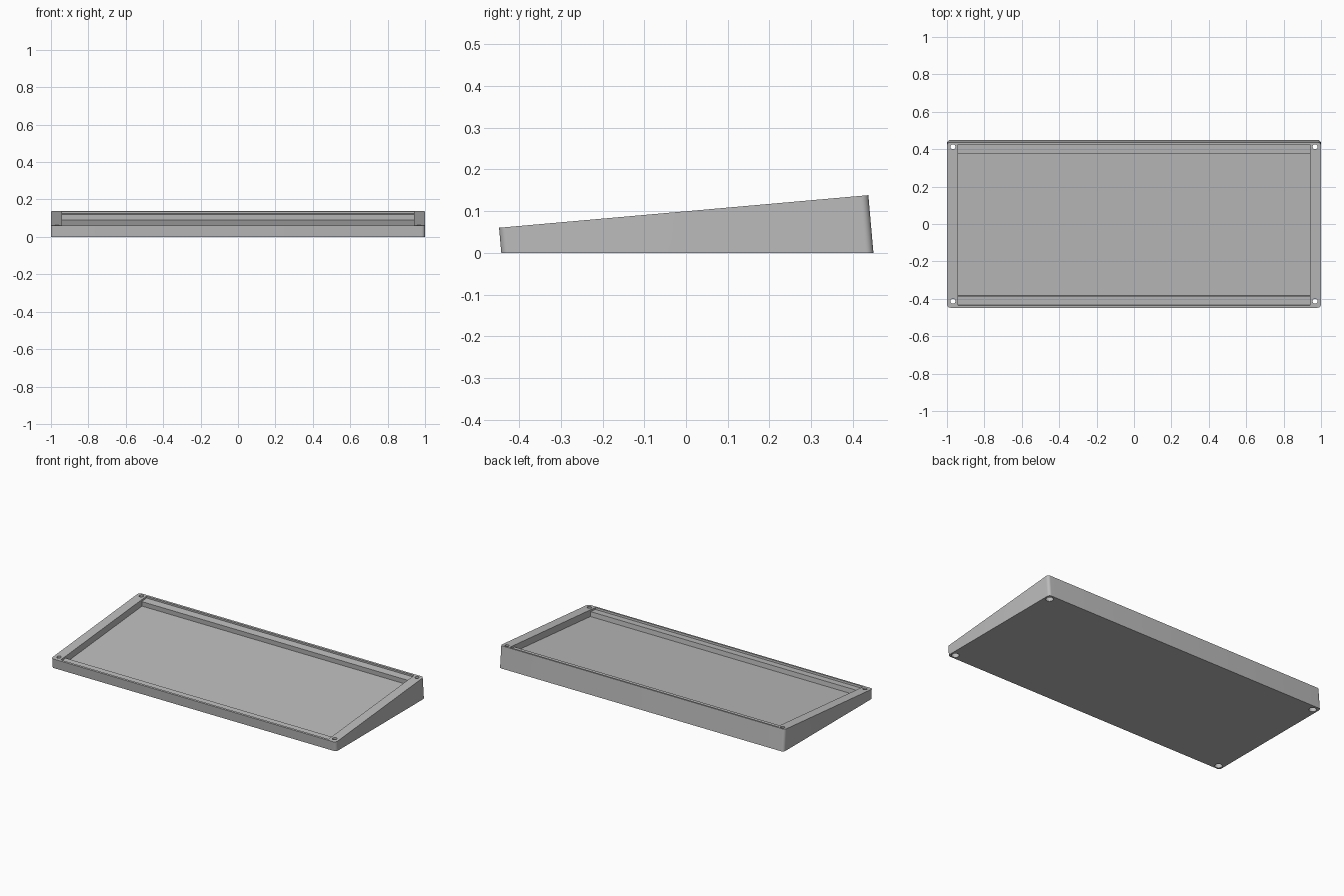
import bpy
import bmesh
import math
from mathutils import Matrix, Vector

default = bpy.data.objects.get("Cube")
if default:
    bpy.data.objects.remove(default, do_unlink=True)

# Single matte grey
grey = bpy.data.materials.new("plain_grey")
grey.use_nodes = True
COLOUR = (0.5, 0.5, 0.5, 1)
grey.diffuse_color = COLOUR
grey.node_tree.nodes["Principled BSDF"].inputs["Base Color"].default_value = COLOUR

# Frame of the sloping top face: origin at its centre, z along its normal
TILT = Matrix.Translation((0, -0.0055, 0.099)) @ Matrix.Rotation(math.radians(5.04), 4, "X")


def make_object(name, bm):
    mesh = bpy.data.meshes.new(name)
    bmesh.ops.recalc_face_normals(bm, faces=bm.faces)
    bm.to_mesh(mesh)
    bm.free()
    mesh.materials.append(grey)
    obj = bpy.data.objects.new(name, mesh)
    bpy.context.collection.objects.link(obj)
    return obj


def box(half_x, half_y, low, high):
    bm = bmesh.new()
    size = Matrix.Diagonal((2 * half_x, 2 * half_y, high - low, 1))
    bmesh.ops.create_cube(bm, size=1, matrix=Matrix.Translation((0, 0, (low + high) / 2)) @ size)
    return bm


def cylinder(x, y, radius, low, high):
    bm = bmesh.new()
    bmesh.ops.create_cone(bm, cap_ends=True, segments=32, radius1=radius, radius2=radius,
                          depth=high - low, matrix=Matrix.Translation((x, y, (low + high) / 2)))
    return bm


def cut(target, bm):
    cutter = make_object("cutter", bm)
    cutter.hide_render = True
    mod = target.modifiers.new("cut", "BOOLEAN")
    mod.operation = "DIFFERENCE"
    mod.solver = "EXACT"
    mod.object = cutter
    bpy.ops.object.modifier_apply(modifier=mod.name)
    bpy.data.objects.remove(cutter, do_unlink=True)


# Wedge body: a rounded block, tilted and sliced flat at the ground
bm = box(1, 0.444, -0.3, 0)
uprights = [e for e in bm.edges if abs(e.verts[0].co.z - e.verts[1].co.z) > 0.1]
bmesh.ops.bevel(bm, geom=uprights, offset=0.018, segments=8, profile=0.5, affect="EDGES")
bm.transform(TILT)
bmesh.ops.bisect_plane(bm, geom=bm.verts[:] + bm.edges[:] + bm.faces[:], plane_co=Vector((0, 0, 0)),
                       plane_no=Vector((0, 0, 1)), clear_inner=True)
bmesh.ops.holes_fill(bm, edges=[e for e in bm.edges if e.is_boundary], sides=0)
case = make_object("case_body", bm)
bpy.context.view_layer.objects.active = case
case.select_set(True)

# Shallow recess leaving front and back ledges, then the deep tray
for half_y, depth in ((0.431, 0.012), (0.383, 0.042)):
    pocket = box(0.94, half_y, -depth, 0.1)
    pocket.transform(TILT)
    cut(case, pocket)

# Corner screw holes with wider sockets from below
for x in (-0.968, 0.968):
    for y in (-0.413, 0.413):
        cut(case, cylinder(x, y, 0.013, -0.1, 0.3))
        cut(case, cylinder(x, y, 0.022, -0.1, 0.035))

bpy.ops.object.shade_smooth_by_angle(angle=math.radians(30))
